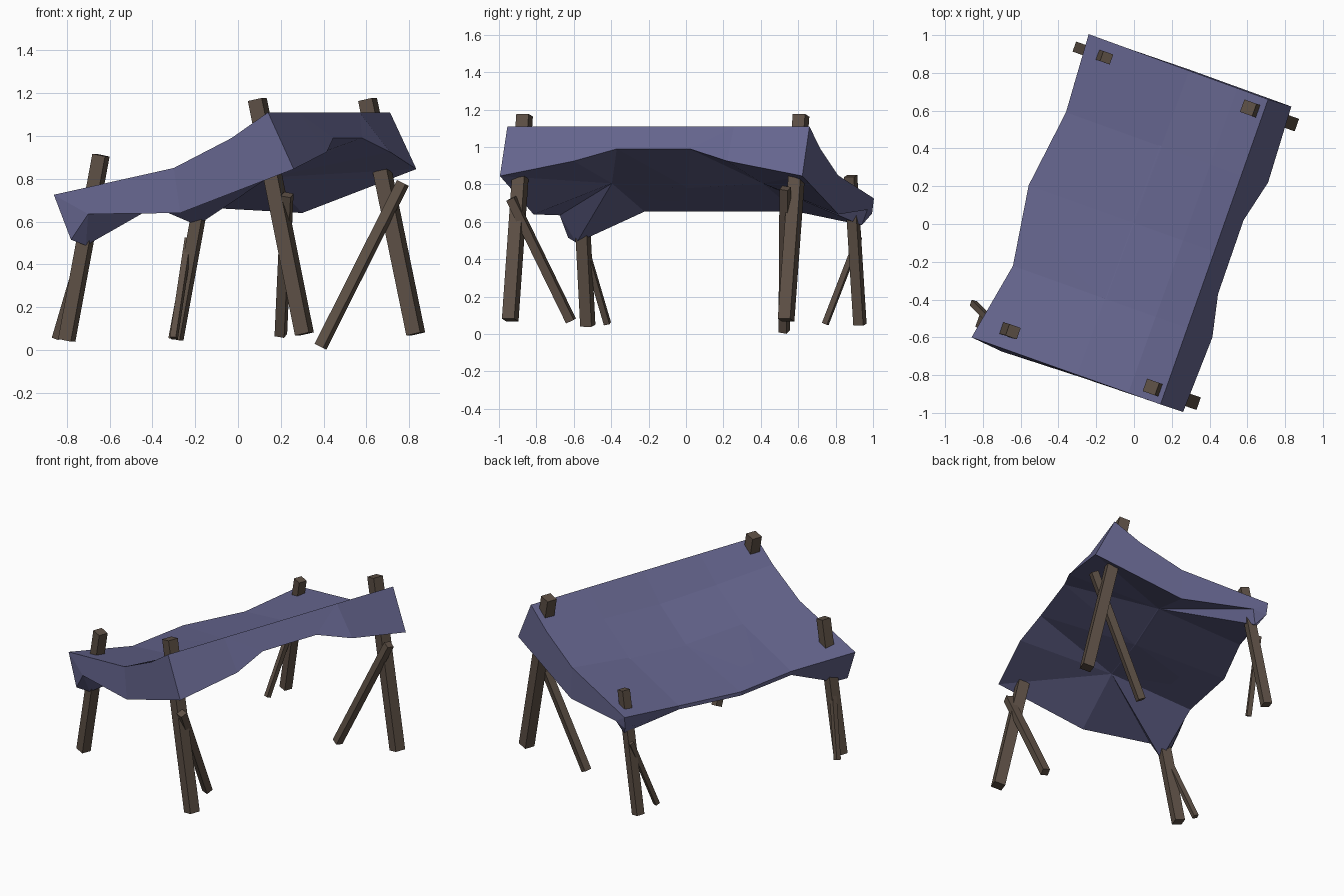
import bpy, bmesh
from mathutils import Vector, Matrix

if "Cube" in bpy.data.objects:
    bpy.data.objects.remove(bpy.data.objects["Cube"])


def material(name, rgb):
    m = bpy.data.materials.new(name)
    m.diffuse_color = (*rgb, 1)
    m.use_nodes = True
    m.node_tree.nodes["Principled BSDF"].inputs["Base Color"].default_value = m.diffuse_color
    return m


CLOTH = material("blue_cloth", (0.13, 0.13, 0.27))
WOOD = material("dark_wood", (0.11, 0.08, 0.06))


def finish(bm, name, mat):
    bmesh.ops.recalc_face_normals(bm, faces=bm.faces)
    mesh = bpy.data.meshes.new(name)
    bm.to_mesh(mesh)
    bm.free()
    mesh.materials.append(mat)
    ob = bpy.data.objects.new(name, mesh)
    bpy.context.collection.objects.link(ob)


# Square beam between two end centres, turned to match the stall
ACROSS = Vector((0.943, -0.334, 0))


def beam(name, low, high, width):
    low, high = Vector(low), Vector(high)
    z = (high - low).normalized()
    y = z.cross(ACROSS).normalized()
    x = y.cross(z)
    rot = Matrix((x, y, z)).transposed().to_4x4()
    bm = bmesh.new()
    bmesh.ops.create_cube(bm, size=1)
    bmesh.ops.scale(bm, vec=(width, width, (high - low).length), verts=bm.verts)
    bmesh.ops.transform(bm, matrix=Matrix.Translation((low + high) / 2) @ rot, verts=bm.verts)
    finish(bm, name, WOOD)


# Posts and their braces
for name, low, high, width in (
    ("front_left_post", (-0.80, -0.525, 0.045), (-0.64, -0.57, 0.91), 0.064),
    ("front_right_post", (0.31, -0.94, 0.075), (0.09, -0.863, 1.17), 0.07),
    ("back_right_post", (0.83, 0.535, 0.075), (0.605, 0.615, 1.17), 0.07),
    ("back_left_post", (-0.29, 0.93, 0.05), (-0.145, 0.88, 0.845), 0.056),
    ("front_left_brace", (-0.85, -0.42, 0.055), (-0.71, -0.56, 0.53), 0.032),
    ("front_right_brace", (0.20, -0.615, 0.07), (0.23, -0.935, 0.725), 0.047),
    ("back_right_brace", (0.385, 0.525, 0.015), (0.77, 0.53, 0.78), 0.047),
    ("back_left_brace", (-0.30, 0.745, 0.055), (-0.23, 0.925, 0.52), 0.03),
):
    beam(name, low, high, width)

# Canopy: sagging top sheet from low edge (t = 0) to ridge (t = 1)
bm = bmesh.new()


def V(*co):
    return bm.verts.new(co)


def F(*verts):
    bm.faces.new(verts)


low_a, low_b = Vector((-0.86, -0.60)), Vector((-0.24, 1.005))
high_a, high_b = Vector((0.14, -0.955)), Vector((0.71, 0.66))
inset = (0, 0.068, -0.008, 0.037, 0)
columns = (
    (0, (0.725, 0.68, 0.68, 0.68, 0.725)),
    (0.56, (0.85, 0.805, 0.78, 0.805, 0.85)),
    (0.83, (0.99, 0.965, 0.95, 0.965, 0.99)),
    (1, (1.11,) * 5),
)
top = []
for t, heights in columns:
    row = []
    for i, z in enumerate(heights):
        p = low_a.lerp(low_b, i / 4).lerp(high_a.lerp(high_b, i / 4), t)
        if t == 0:
            p = p + ACROSS.xy * inset[i]
        row.append(V(p.x, p.y, z))
    top.append(row)
for a, b in zip(top, top[1:]):
    for i in range(4):
        F(a[i], b[i], b[i + 1], a[i + 1])
low, mid, upper, ridge = top

# Scalloped flap below the ridge
hem = [V(*p) for p in ((0.26, -0.995, 0.845), (0.415, -0.60, 0.925), (0.445, -0.37, 0.99),
                       (0.58, 0.02, 0.99), (0.71, 0.22, 0.925), (0.833, 0.622, 0.845))]
F(ridge[0], hem[0], hem[1], ridge[1])
F(ridge[1], hem[1], hem[2])
F(ridge[1], hem[2], hem[3], ridge[3], ridge[2])
F(ridge[3], hem[3], hem[4])
F(ridge[3], hem[4], hem[5], ridge[4])

# Narrow flap along the low edge, and the underside crease meeting the top sheet
edge = [V(v.co.x, v.co.y, v.co.z - 0.025) for v in low[1:4]]
crease = [V(v.co.x, v.co.y, v.co.z + 0.001) for v in mid[1:4]]


# End flaps with a folded low corner, closed underneath to the hem and crease
def end_flap(i, points, h_end, h_next, c, e, beside):
    p0, p2, b, a = [V(*p) for p in points]
    F(ridge[i], upper[i], mid[i], p0, h_end)
    F(mid[i], low[i], p2, p0)
    F(low[i], a, p2)
    F(p2, a, b)
    F(low[i], a, b, e, beside)
    F(h_end, p0, c)
    F(h_end, c, h_next)
    F(p0, p2, c)
    F(p2, b, c)
    F(b, e, c)


end_flap(0, ((-0.27, -0.815, 0.64), (-0.70, -0.675, 0.635),
             (-0.71, -0.585, 0.488), (-0.78, -0.63, 0.515)),
         hem[0], hem[1], crease[0], edge[0], low[1])
end_flap(4, ((0.30, 0.815, 0.64), (-0.15, 0.97, 0.665),
             (-0.19, 0.94, 0.582), (-0.235, 0.995, 0.645)),
         hem[5], hem[4], crease[2], edge[2], low[3])

# Middle of the underside and of the low flap
F(hem[1], hem[2], crease[0])
F(hem[2], crease[1], crease[0])
F(hem[2], hem[3], crease[1])
F(hem[3], crease[2], crease[1])
F(hem[3], hem[4], crease[2])
for i in range(2):
    F(crease[i], crease[i + 1], edge[i + 1], edge[i])
    F(low[i + 1], edge[i], edge[i + 1], low[i + 2])
finish(bm, "canopy", CLOTH)
